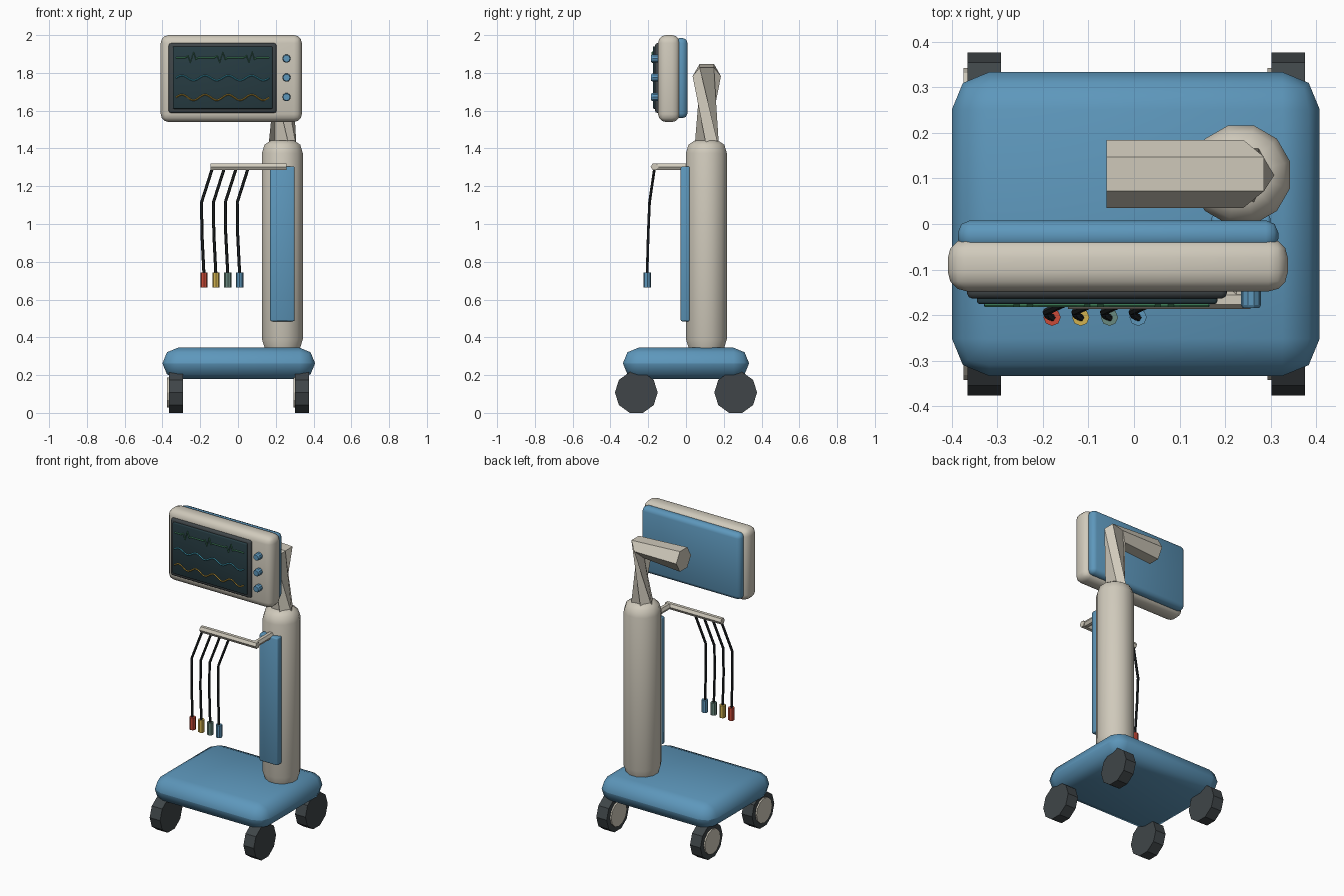
import bpy, bmesh, math
from mathutils import Vector

if "Cube" in bpy.data.objects:
    bpy.data.objects.remove(bpy.data.objects["Cube"])


def mat(name, r, g, b):
    m = bpy.data.materials.new(name)
    m.diffuse_color = (r, g, b, 1)
    m.use_nodes = True
    m.node_tree.nodes["Principled BSDF"].inputs["Base Color"].default_value = m.diffuse_color
    return m


BLUE = mat("blue", 0.11, 0.31, 0.50)
CREAM = mat("cream", 0.63, 0.59, 0.50)
DARK = mat("dark_rubber", 0.05, 0.06, 0.065)
SCREEN = mat("screen", 0.02, 0.045, 0.055)
BLACK = mat("cable_black", 0.015, 0.018, 0.02)
RED = mat("red", 0.60, 0.07, 0.04)
YELLOW = mat("yellow", 0.65, 0.45, 0.08)
SAGE = mat("sage", 0.14, 0.25, 0.21)
GREEN = mat("trace_green", 0.07, 0.30, 0.14)
TEAL = mat("trace_blue", 0.05, 0.35, 0.48)
AMBER = mat("trace_amber", 0.50, 0.30, 0.04)


def finish(name, bm, material, smooth=None):
    bmesh.ops.recalc_face_normals(bm, faces=bm.faces)
    me = bpy.data.meshes.new(name)
    bm.to_mesh(me)
    bm.free()
    ob = bpy.data.objects.new(name, me)
    bpy.context.collection.objects.link(ob)
    me.materials.append(material)
    if smooth:
        bpy.ops.object.select_all(action='DESELECT')
        ob.select_set(True)
        bpy.context.view_layer.objects.active = ob
        bpy.ops.object.shade_smooth_by_angle(angle=math.radians(smooth))
    return ob


def box(name, x, y, z, material, bevel=0.0, seg=2):
    bm = bmesh.new()
    bmesh.ops.create_cube(bm, size=1)
    for v in bm.verts:
        v.co = [lo + (hi - lo) * (c + 0.5) for c, (lo, hi) in zip(v.co, (x, y, z))]
    if bevel:
        bmesh.ops.bevel(bm, geom=bm.edges[:], offset=bevel, segments=seg,
                        profile=0.5, affect='EDGES')
    return finish(name, bm, material, 50)


def loft(name, rings, material, smooth=None):
    bm = bmesh.new()
    vs = [[bm.verts.new(p) for p in ring] for ring in rings]
    n = len(vs[0])
    for a, b in zip(vs, vs[1:]):
        for i in range(n):
            bm.faces.new((a[i], a[(i + 1) % n], b[(i + 1) % n], b[i]))
    bm.faces.new(vs[0])
    bm.faces.new(vs[-1])
    return finish(name, bm, material, smooth)


def ring(c, r, u, v, n, turn=0.0):
    c, u, v = Vector(c), Vector(u), Vector(v)
    return [c + r * (math.cos(turn + math.tau * i / n) * u +
                     math.sin(turn + math.tau * i / n) * v) for i in range(n)]


X, Y, Z = (1, 0, 0), (0, 1, 0), (0, 0, 1)


def tube(name, pts, r, side, material, n=6):
    # tube along a path; side is a direction never parallel to the path
    pts = [Vector(p) for p in pts]
    rings = []
    for i, p in enumerate(pts):
        t = Vector((0, 0, 0))
        if i > 0:
            t += (p - pts[i - 1]).normalized()
        if i < len(pts) - 1:
            t += (pts[i + 1] - p).normalized()
        t.normalize()
        u = t.cross(Vector(side)).normalized()
        rings.append(ring(p, r, u, t.cross(u), n))
    return loft(name, rings, material)


# Rolling base and wheels with a hub on the left face
box("base", (-0.40, 0.408), (-0.334, 0.334), (0.18, 0.345), BLUE, 0.082)
for sx, wx in (("left", -0.366), ("right", 0.302)):
    for sy, wy in (("front", -0.263), ("back", 0.263)):
        c = 0.108
        loft(f"{sy}_{sx}_wheel", [ring((x, wy, c), 0.1135, Y, Z, 10)
                                  for x in (wx, wx + 0.074)], DARK)
        loft(f"{sy}_{sx}_hub", [ring((x, wy, c), 0.08, Y, Z, 12)
                                for x in (wx - 0.009, wx + 0.02)], CREAM)

# Column with rounded ends and its front panel
profile = [(0.052, 0.315), (0.095, 0.337), (0.112, 0.39),
           (0.112, 1.375), (0.098, 1.42), (0.062, 1.443)]
loft("column", [ring((0.235, 0.108, z), r, X, Y, 12, math.radians(15))
                for r, z in profile], CREAM, 40)
box("column_panel", (0.17, 0.30), (-0.028, 0.02), (0.485, 1.305), BLUE, 0.008)

# Twisted hexagonal neck turning into the horizontal arm
w = Vector((1, 0, 1)).normalized()
turn = math.radians(-90)
loft("support_arm", [ring((0.235, 0.11, 1.40), 0.075, X, Y, 6),
                     ring((0.24, 0.11, 1.783), 0.075, w, Y, 6, turn),
                     ring((-0.06, 0.11, 1.783), 0.075, Z, Y, 6, turn)], CREAM)

# Monitor housing, back shell, bezel and screen
box("monitor_housing", (-0.409, 0.338), (-0.148, -0.032), (1.54, 2.0), CREAM, 0.042, 3)
box("monitor_back", (-0.387, 0.317), (-0.06, 0.008), (1.56, 1.985), BLUE, 0.027, 2)
box("screen_bezel", (-0.367, 0.204), (-0.164, -0.13), (1.588, 1.957), DARK, 0.012)
box("screen", (-0.345, 0.183), (-0.176, -0.15), (1.61, 1.94), SCREEN, 0.006)


# Waveform traces on the screen
def trace(name, height, material, pts):
    tube(name, [(x, -0.178, height + dz) for x, dz in pts], 0.004, Y, material, 4)


beat = [(-0.045, 0), (-0.03, 0.01), (-0.017, -0.025), (0.0, 0.03), (0.012, -0.008), (0.025, 0)]
pulse = [(-0.328, 0)] + [(c + dx, dz) for c in (-0.235, -0.08, 0.075)
                         for dx, dz in beat] + [(0.165, 0)]
trace("pulse_trace", 1.88, GREEN, pulse)
for name, height, amp, cycles, m in (("pressure_trace", 1.773, 0.013, 4, TEAL),
                                     ("breath_trace", 1.67, 0.015, 4, AMBER)):
    trace(name, height, m, [(-0.328 + 0.493 * i / 40,
                             amp * math.sin(math.tau * cycles * i / 40)) for i in range(41)])

# Control knobs
for i, z in enumerate((1.876, 1.775, 1.672)):
    loft(f"knob_{i + 1}", [ring((0.257, y, z), r, X, Z, 10)
                           for y, r in ((-0.13, 0.022), (-0.178, 0.022), (-0.185, 0.018))], BLUE)

# Cable rail: bracket out of the column and a crossbar
tube("rail_bracket", [(0.235, 0.03, 1.303), (0.235, -0.175, 1.303)], 0.02, Z, CREAM)
tube("cable_rail", [(0.256, -0.166, 1.303), (-0.145, -0.166, 1.303)], 0.021, Z, CREAM)

# Hanging sensor cables with coloured connectors
for i, m in enumerate((RED, YELLOW, SAGE, BLUE)):
    x = -0.18 + 0.063 * i
    tube(f"cable_{i + 1}", [(x + 0.046, -0.166, 1.30), (x - 0.013, -0.193, 1.115),
                            (x - 0.011, -0.2, 0.95), (x, -0.206, 0.73)], 0.008, Y, BLACK)
    loft(f"connector_{i + 1}", [ring((x, -0.205, z), 0.019, X, Y, 8)
                                for z in (0.663, 0.742)], m)
